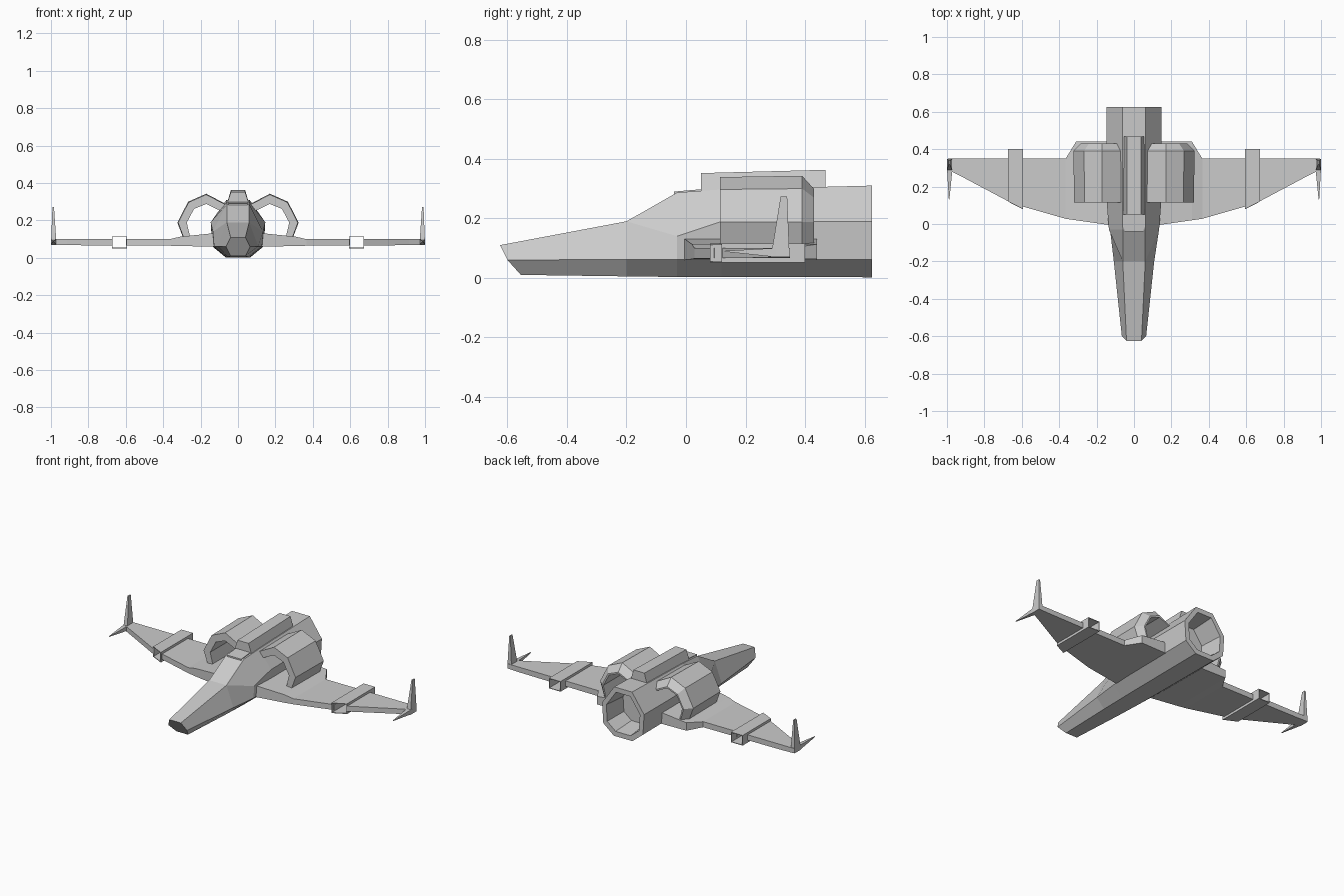
import bpy
import bmesh
from mathutils import Vector

if "Cube" in bpy.data.objects:
    bpy.data.objects.remove(bpy.data.objects["Cube"])

grey = bpy.data.materials.new("hull grey")
grey.use_nodes = True
grey.diffuse_color = (0.6, 0.6, 0.6, 1)
grey.node_tree.nodes["Principled BSDF"].inputs["Base Color"].default_value = (0.6, 0.6, 0.6, 1)


def loft(name, rings, caps=True, loop=False):
    """Skin a row of equal closed rings, optionally joining last to first."""
    bm = bmesh.new()
    rows = [[bm.verts.new(p) for p in ring] for ring in rings]
    pairs = list(zip(rows, rows[1:]))
    if loop:
        pairs.append((rows[-1], rows[0]))
    n = len(rows[0])
    for a, b in pairs:
        for i in range(n):
            j = (i + 1) % n
            bm.faces.new((a[i], a[j], b[j], b[i]))
    if caps and not loop:
        bm.faces.new(rows[0])
        bm.faces.new(rows[-1])
    bmesh.ops.remove_doubles(bm, verts=bm.verts, dist=0.0005)
    bmesh.ops.recalc_face_normals(bm, faces=bm.faces)
    mesh = bpy.data.meshes.new(name)
    bm.to_mesh(mesh)
    bm.free()
    mesh.materials.append(grey)
    obj = bpy.data.objects.new(name, mesh)
    bpy.context.collection.objects.link(obj)
    return obj


def pair(name, rings, **kw):
    """Build a part on both sides."""
    for side, s in (("left", 1), ("right", -1)):
        loft(f"{side}_{name}", [[(s * x, y, z) for x, y, z in r] for r in rings], **kw)


def mirrored(half):
    """Close a right-hand half section, listed bottom to top."""
    return half + [(-x, y, z) for x, y, z in reversed(half)]


def hull(y, b, zb, w, u, zu, t, zt):
    return mirrored([(b, y, zb), (w, y, 0.062), (u, y, zu), (t, y, zt)])


# Fuselage: raked nose, canopy rise, octagonal body and hollow exhaust
nose = mirrored([(0.04, -0.555, 0.01), (0.065, -0.6, 0.06),
                 (0.04, -0.625, 0.11), (0.04, -0.625, 0.11)])
tail = hull(0.625, 0.065, 0.002, 0.138, 0.146, 0.19, 0.062, 0.31)
centre = Vector((0, 0.625, 0.155))


def inset(ring, factor, dy):
    return [centre + (Vector(p) - centre) * factor + Vector((0, dy, 0)) for p in ring]


loft("fuselage", [
    nose,
    hull(-0.2, 0.055, 0.005, 0.108, 0.06, 0.19, 0.06, 0.19),
    hull(-0.03, 0.06, 0.003, 0.128, 0.134, 0.14, 0.06, 0.287),
    hull(0.12, 0.062, 0.003, 0.134, 0.146, 0.19, 0.062, 0.297),
    tail,
    inset(tail, 0.8, 0),
    inset(tail, 0.72, -0.15),
])

# Dorsal spine and the small cap ahead of it
loft("dorsal_spine", [
    [(-0.062, y, 0.28), (0.062, y, 0.28), (0.038, y, z), (-0.038, y, z)]
    for y, z in ((0.05, 0.352), (0.468, 0.363))])
loft("canopy_cap", [
    [(-0.05, y, 0.27), (0.05, y, 0.27), (0.05, y, z), (-0.05, y, z)]
    for y, z in ((-0.04, 0.29), (0.055, 0.298))])


# Wings: panels either side of the wing pods
def wing_section(x, front, back, bottom, top):
    return [(x, front, bottom), (x, back, bottom), (x, back, top), (x, front, top)]


pair("inner_wing", [
    wing_section(0.1, -0.01, 0.44, 0.06, 0.135),
    wing_section(0.31, 0.02, 0.44, 0.063, 0.113),
    wing_section(0.365, 0.028, 0.35, 0.065, 0.1),
    wing_section(0.6, 0.095, 0.35, 0.066, 0.1)])
pair("outer_wing", [
    wing_section(0.67, 0.12, 0.35, 0.066, 0.1),
    wing_section(0.915, 0.25, 0.35, 0.068, 0.1),
    wing_section(0.995, 0.29, 0.35, 0.07, 0.1)])


# Wing pods: square tubes with slanted mouths
def pod_ring(grow, back):
    a, b = 0.595 - grow, 0.672 + grow
    ya, yb = (0.4, 0.4) if back else (0.08, 0.12)
    lo, hi = 0.053 - grow, 0.113 + grow
    return [(a, ya, lo), (b, yb, lo), (b, yb, hi), (a, ya, hi)]


pair("wing_pod", [pod_ring(0.002, False), pod_ring(0.002, True),
                  pod_ring(-0.002, True), pod_ring(-0.002, False)], loop=True)

# Engine arches: open shells curving from spine to wing
outer = [(0.06, 0.285), (0.17, 0.343), (0.267, 0.3), (0.324, 0.188), (0.287, 0.09)]
inner = [(0.08, 0.245), (0.17, 0.288), (0.235, 0.262), (0.274, 0.188), (0.25, 0.09)]


def arch(y, taper):
    rim = [tuple(Vector(o).lerp(Vector(i), taper)) for o, i in zip(outer, inner)]
    return [(x, y, z) for x, z in rim + inner[::-1]]


pair("engine_arch", [arch(0.115, 0.08), arch(0.39, 0), arch(0.43, 0.8)])

# Wingtip fins and forward spikes
pair("tip_fin", [
    [(0.97, 0.285, 0.07), (1.0, 0.285, 0.07), (1.0, 0.348, 0.07), (0.97, 0.348, 0.07)],
    [(0.984, 0.318, 0.273), (0.992, 0.318, 0.273), (0.992, 0.34, 0.273), (0.984, 0.34, 0.273)]])
pair("tip_spike", [
    [(0.97, 0.3, 0.07), (1.0, 0.3, 0.07), (1.0, 0.3, 0.1), (0.97, 0.3, 0.1)],
    [(0.987, 0.13, 0.088), (0.99, 0.13, 0.088), (0.99, 0.13, 0.091), (0.987, 0.13, 0.091)]])
